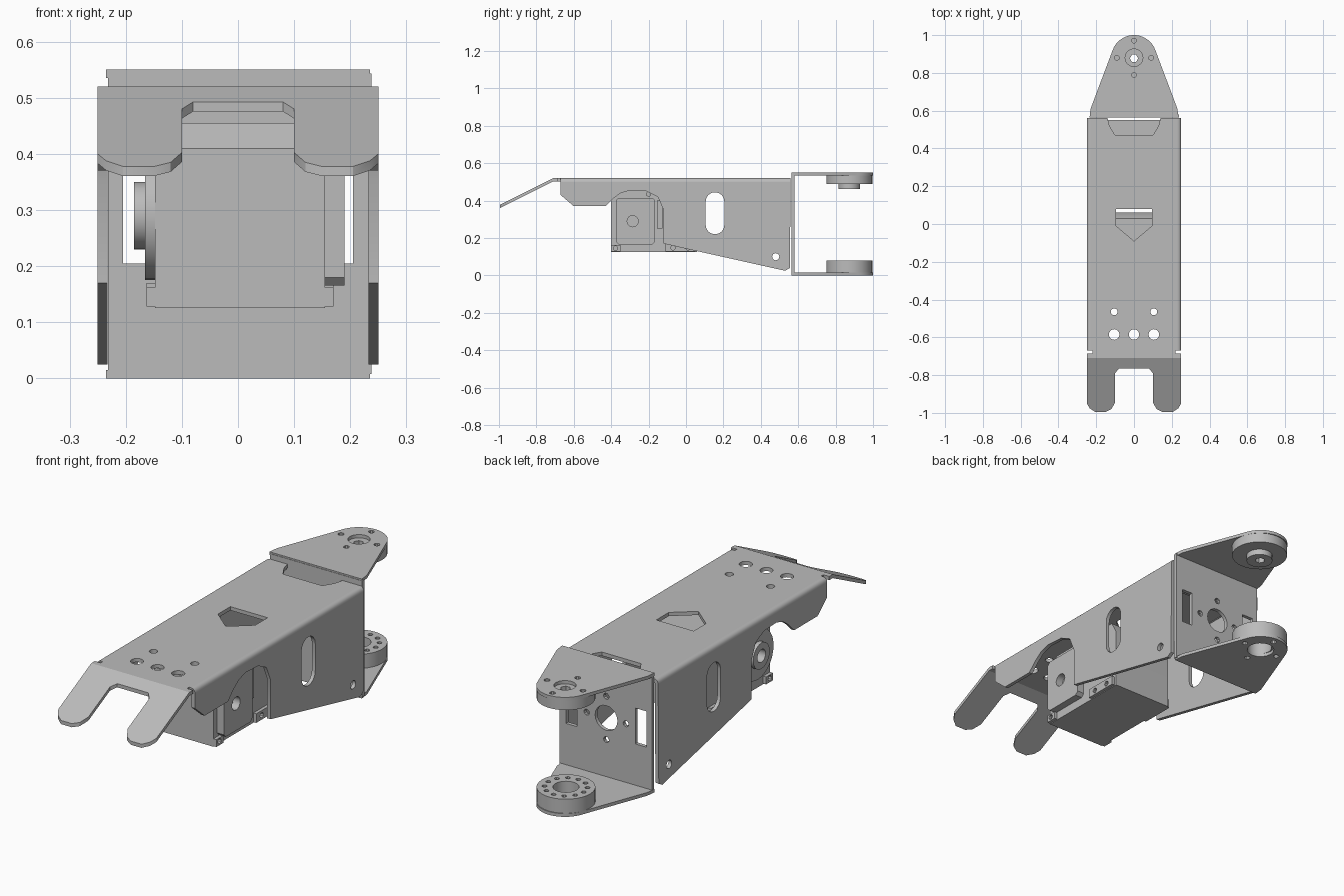
import bpy, bmesh, math
from mathutils import Matrix

cube = bpy.data.objects.get("Cube")
if cube:
    bpy.data.objects.remove(cube, do_unlink=True)

metal = bpy.data.materials.new("plain_grey")
metal.use_nodes = True
GREY = (0.5, 0.5, 0.5, 1)
metal.diffuse_color = GREY
metal.node_tree.nodes["Principled BSDF"].inputs["Base Color"].default_value = GREY

# Drawing planes: (first axis, second axis, thickness axis) as matrix columns
XY = Matrix.Identity(4)
YZ = Matrix(((0, 0, 1, 0), (1, 0, 0, 0), (0, 1, 0, 0), (0, 0, 0, 1)))
XZ = Matrix(((1, 0, 0, 0), (0, 0, 1, 0), (0, 1, 0, 0), (0, 0, 0, 1)))
T = 0.017


def circle(u, v, r, n=16, start=0.0, end=math.tau):
    steps = n if end - start >= math.tau else n + 1
    return [(u + r * math.cos(start + (end - start) * i / n),
             v + r * math.sin(start + (end - start) * i / n)) for i in range(steps)]


def rect(u0, u1, v0, v1):
    return [(u0, v0), (u1, v0), (u1, v1), (u0, v1)]


def slot(u, v0, v1, r):
    return circle(u, v1 - r, r, 8, 0, math.pi) + circle(u, v0 + r, r, 8, math.pi, math.tau)


def ring(u, v, radius, r, count, n=10):
    return [circle(a, b, r, n) for a, b in circle(u, v, radius, count)]


def mirrored(points):
    """Close a half outline by mirroring it across the first axis."""
    return points + [(-u, v) for u, v in reversed(points) if abs(u) > 1e-6]


def plate(name, plane, low, high, outline, holes=(), shear=None):
    """Solid sheet with holes, between two positions on the thickness axis."""
    curve = bpy.data.curves.new(name, 'CURVE')
    curve.dimensions, curve.fill_mode = '2D', 'BOTH'
    curve.extrude = (high - low) / 2
    for loop in [outline, *holes]:
        spline = curve.splines.new('POLY')
        spline.points.add(len(loop) - 1)
        for p, (u, v) in zip(spline.points, loop):
            p.co = (u, v, 0, 1)
        spline.use_cyclic_u = True
    helper = bpy.data.objects.new(name + "_outline", curve)
    bpy.context.collection.objects.link(helper)
    graph = bpy.context.evaluated_depsgraph_get()
    mesh = bpy.data.meshes.new_from_object(helper.evaluated_get(graph))
    bpy.data.objects.remove(helper, do_unlink=True)
    mesh.transform(plane @ Matrix.Translation((0, 0, (low + high) / 2)))
    bm = bmesh.new()
    bm.from_mesh(mesh)
    bmesh.ops.remove_doubles(bm, verts=bm.verts, dist=1e-5)
    if shear:
        for v in bm.verts:
            v.co.z += shear(v.co.y)
    bmesh.ops.recalc_face_normals(bm, faces=bm.faces)
    bm.to_mesh(mesh)
    bm.free()
    mesh.name = name
    mesh.materials.clear()
    mesh.materials.append(metal)
    mesh.shade_smooth()
    mesh.set_sharp_from_angle(angle=math.radians(30))
    obj = bpy.data.objects.new(name, mesh)
    bpy.context.collection.objects.link(obj)
    return obj


# Channel top with vent, screw holes and rear notch
top_edge = mirrored([(0.23, -0.67), (0.23, 0.56), (0.14, 0.56), (0.13, 0.52), (0.1, 0.47)])
vent = mirrored([(0, -0.09), (0.095, -0.01), (0.095, 0.08)])
screws = [circle(x, -0.585, 0.028) for x in (-0.105, 0, 0.105)]
screws += [circle(x, -0.465, 0.018) for x in (-0.105, 0.105)]
plate("channel_top", XY, 0.52 - T, 0.52, top_edge, [vent] + screws)
plate("rear_inner_tab", XY, 0.44, 0.455, rect(-0.145, 0.145, 0.46, 0.55))

# Channel side walls and rounded top corners
wall = [(-0.67, 0.5), (-0.67, 0.43), (-0.6, 0.37), (-0.43, 0.37), (-0.39, 0.41),
        (-0.35, 0.44), (-0.3, 0.455), (-0.21, 0.45), (-0.15, 0.42), (-0.12, 0.35),
        (-0.12, 0.17), (0.53, 0.025), (0.555, 0.04), (0.56, 0.5)]
for side, s in (("left", 1), ("right", -1)):
    a, b = sorted((s * 0.25, s * (0.25 - T)))
    plate(side + "_wall", YZ, a, b, wall,
          [slot(0.155, 0.22, 0.445, 0.05), circle(0.48, 0.1, 0.019)])
    corner = [(0.23, 0.5)] + circle(0.23, 0.5, 0.02, 5, 0, math.pi / 2)
    plate(side + "_top_corner", XZ, -0.67, 0.56, [(s * u, v) for u, v in corner])

# Forked tongue bending down at the front
plate("tongue_root", XY, 0.52 - T, 0.52,
      mirrored([(0.25, -0.71), (0.25, -0.685), (0.22, -0.685), (0.22, -0.67)]))
fork = [(0.25, -0.71), (0.25, -0.95), (0.235, -0.975), (0.205, -0.995), (0.15, -0.995),
        (0.12, -0.98), (0.1, -0.945), (0.1, -0.79), (0.08, -0.765)]
plate("front_fork", XY, 0.52 - T, 0.52, mirrored(fork), shear=lambda y: 0.5 * (y + 0.71))

# Rear U bracket: upright plate and two tapered ears
upright_holes = [rect(-0.205, -0.148, 0.205, 0.37), rect(0.148, 0.205, 0.205, 0.37),
                 circle(0, 0.285, 0.057, 20)] + ring(0, 0.285, 0.1, 0.014, 4)
plate("bracket_upright", XZ, 0.563, 0.563 + T, rect(-0.232, 0.238, 0.008, 0.543), upright_holes)
ear = [(0.235, 0.565), (0.23, 0.61)] + circle(0, 0.88, 0.12, 10, math.radians(20), math.pi / 2)
for name, z, bore in (("upper_ear", 0.535, 0.047), ("lower_ear", 0, 0.06)):
    plate(name, XY, z, z + 0.015, mirrored(ear),
          [circle(0, 0.88, bore, 16)] + ring(0, 0.88, 0.091, 0.013, 4))

# Round horns on the ears
horn = circle(0, 0.873, 0.123, 32)
plate("upper_horn", XY, 0.49, 0.535, horn, [circle(0, 0.877, 0.022, 6)])
plate("upper_horn_hub", XY, 0.463, 0.49, circle(0, 0.873, 0.058, 20),
      [circle(0, 0.877, 0.022, 6)])
plate("lower_horn", XY, 0.015, 0.08, horn,
      [circle(0, 0.873, 0.055, 20)] + ring(0, 0.873, 0.09, 0.011, 12, 8))

# Actuator body hanging between the walls
body = [(-0.4, 0.125), (0.06, 0.125), (0.06, 0.4), (0.03, 0.455), (-0.35, 0.455), (-0.4, 0.41)]
plate("actuator_body", YZ, -0.148, 0.155, body)

# Actuator output faces on either side
face = [(-0.36, 0.165), (-0.18, 0.165), (-0.165, 0.18), (-0.165, 0.4), (-0.18, 0.415),
        (-0.36, 0.415), (-0.375, 0.4), (-0.375, 0.18)]
plate("left_output_block", YZ, 0.155, 0.19, face, [circle(-0.285, 0.29, 0.03)])
plate("right_output_disc", YZ, -0.166, -0.148, circle(-0.285, 0.29, 0.115, 28),
      [circle(-0.285, 0.29, 0.03)])
plate("right_output_hub", YZ, -0.185, -0.166, circle(-0.285, 0.29, 0.06, 20),
      [circle(-0.285, 0.29, 0.03)])

# Small mounting lugs and connectors on the actuator sides
for side, low, high in (("left", 0.155, 0.17), ("right", -0.163, -0.148)):
    plate(side + "_front_lug", YZ, low, high, rect(-0.4, -0.35, 0.128, 0.162),
          [circle(-0.377, 0.146, 0.012, 10)])
    plate(side + "_rear_lug", YZ, low, high, rect(-0.11, 0.05, 0.128, 0.17),
          [circle(y, 0.148, 0.012, 10) for y in (-0.07, 0.01)])
    plate(side + "_connector", YZ, low, high, rect(-0.155, -0.125, 0.25, 0.4))
    plate(side + "_upper_screw", YZ, low, high, circle(-0.2, 0.435, 0.014, 10))
